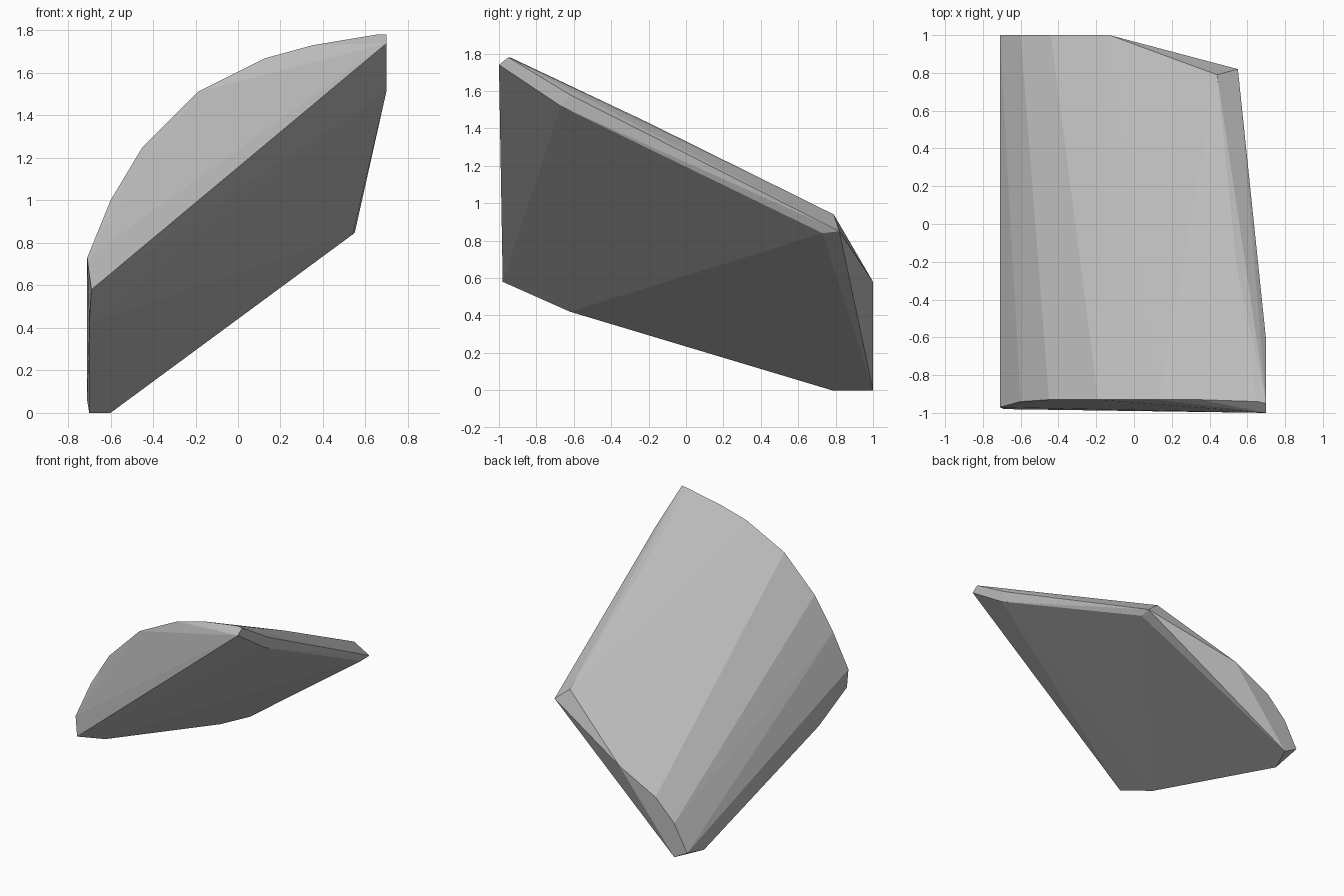
import bpy
import bmesh

cube = bpy.data.objects.get("Cube")
if cube:
    bpy.data.objects.remove(cube, do_unlink=True)

# Stone colour
grey = bpy.data.materials.new("stone_grey")
grey.use_nodes = True
colour = (0.5, 0.5, 0.5, 1)
grey.diffuse_color = colour
grey.node_tree.nodes["Principled BSDF"].inputs["Base Color"].default_value = colour

# Rounded upper outline of the steep front cut
front_arc = [(-0.71, -0.97, 0.73), (-0.6, -0.94, 1.0), (-0.45, -0.93, 1.25),
             (-0.19, -0.93, 1.51), (0.13, -0.93, 1.67), (0.35, -0.93, 1.73),
             (0.65, -0.94, 1.78), (0.7, -0.95, 1.78)]

# Corners of the flat, overhanging underside
underside = [(0.7, -1, 1.74), (0.7, -0.67, 1.52), (0.54, 0.73, 0.84),
             (0.55, 0.82, 0.85), (-0.6, 1, 0), (-0.7, 0.78, 0),
             (-0.7, -0.62, 0.42), (-0.69, -0.98, 0.58)]

# Lower rear cut and the chamfer along the high side
rear_cut = [(-0.71, 1, 0.06), (-0.6, 1, 0.26), (-0.44, 1, 0.42), (-0.13, 1, 0.58)]
side_chamfer = [(0.7, -0.62, 1.58), (0.54, -0.2, 1.43), (0.44, 0.79, 0.94)]

# Wrap the outlines in one faceted convex block
bm = bmesh.new()
for point in front_arc + underside + rear_cut + side_chamfer:
    bm.verts.new(point)
hull = bmesh.ops.convex_hull(bm, input=bm.verts)
spare = {v for v in hull["geom_interior"] + hull["geom_unused"]
         if isinstance(v, bmesh.types.BMVert)}
bmesh.ops.delete(bm, geom=list(spare), context="VERTS")
bmesh.ops.dissolve_limit(bm, angle_limit=0.01, verts=bm.verts, edges=bm.edges)
bmesh.ops.recalc_face_normals(bm, faces=bm.faces)

mesh = bpy.data.meshes.new("rock_slab")
bm.to_mesh(mesh)
bm.free()
mesh.materials.append(grey)
rock = bpy.data.objects.new("rock_slab", mesh)
bpy.context.collection.objects.link(rock)
